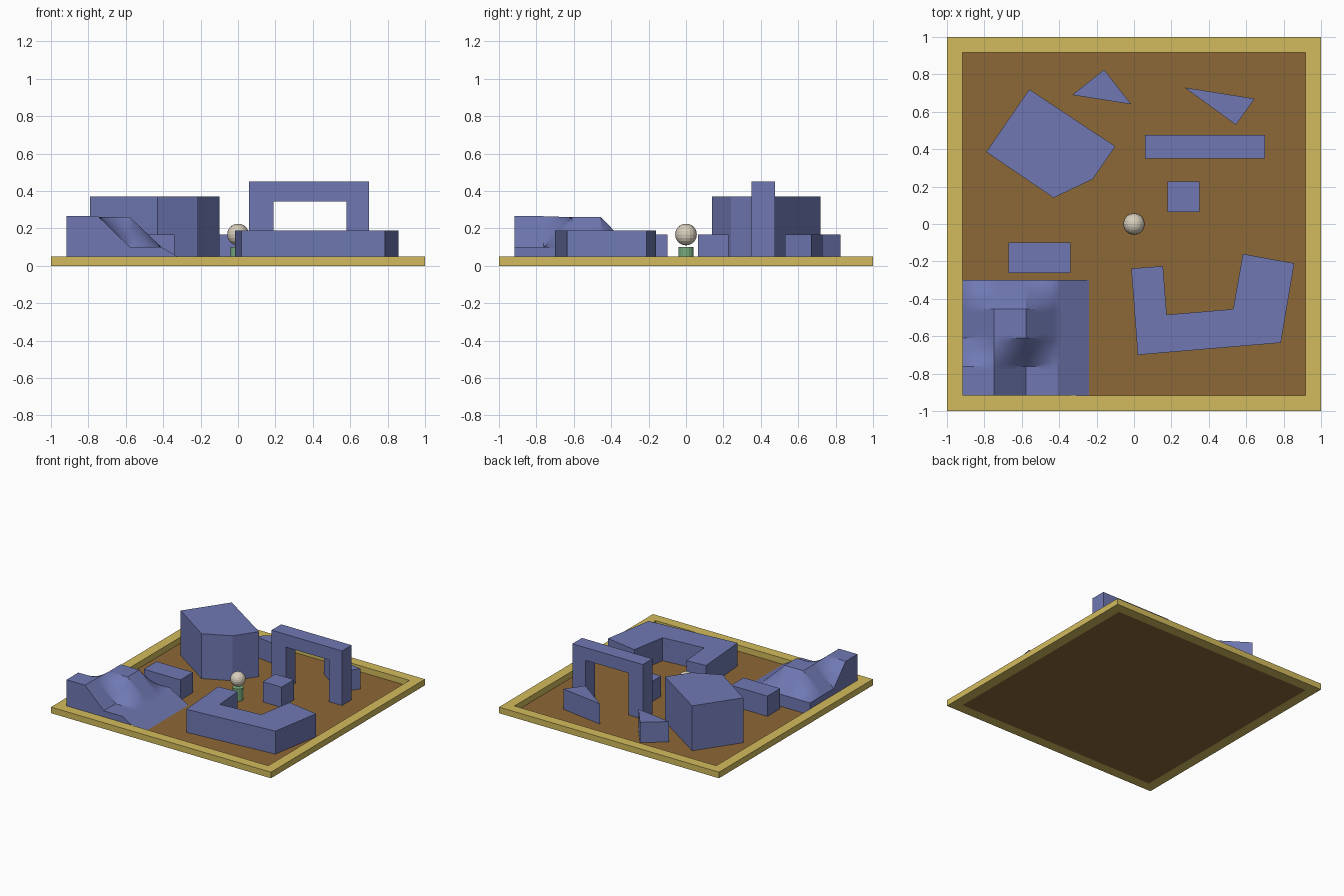
import bpy, bmesh, math
from mathutils import Vector

if "Cube" in bpy.data.objects:
    bpy.data.objects.remove(bpy.data.objects["Cube"])

BASE = 0.001   # blocks rest just above the floor sheet


def material(name, rgb):
    m = bpy.data.materials.new(name)
    m.diffuse_color = (*rgb, 1)
    m.use_nodes = True
    m.node_tree.nodes["Principled BSDF"].inputs["Base Color"].default_value = m.diffuse_color
    return m


BLUE = material("block_blue", (0.16, 0.19, 0.45))
GOLD = material("rim_gold", (0.65, 0.50, 0.11))
BROWN = material("floor_brown", (0.27, 0.14, 0.038))
GREEN = material("post_green", (0.18, 0.40, 0.20))
CREAM = material("ball_cream", (0.68, 0.62, 0.50))


def finish(name, bm, mat):
    if len(bm.faces) > 1:
        bmesh.ops.recalc_face_normals(bm, faces=bm.faces)
    me = bpy.data.meshes.new(name)
    bm.to_mesh(me)
    bm.free()
    me.materials.append(mat)
    ob = bpy.data.objects.new(name, me)
    bpy.context.collection.objects.link(ob)
    return ob


def prism(name, points, sweep, mat=BLUE):
    """Closed solid: polygon swept along a vector."""
    bm = bmesh.new()
    face = bm.faces.new([bm.verts.new(p) for p in points])
    out = bmesh.ops.extrude_face_region(bm, geom=[face], use_keep_orig=True)
    verts = [v for v in out["geom"] if isinstance(v, bmesh.types.BMVert)]
    bmesh.ops.translate(bm, verts=verts, vec=Vector(sweep))
    return finish(name, bm, mat)


def block(name, outline, top):
    return prism(name, [(x, y, BASE) for x, y in outline], (0, 0, top - BASE))


def rect(x0, x1, y0, y1):
    return [(x0, y0), (x1, y0), (x1, y1), (x0, y1)]


# Floor sheet and surrounding rim
INNER, RIM_TOP = 0.917, 0.05
bm = bmesh.new()
bm.faces.new([bm.verts.new((x, y, 0)) for x, y in rect(-INNER, INNER, -INNER, INNER)])
finish("floor", bm, BROWN)

bm = bmesh.new()
section = [(1, 0), (1, RIM_TOP), (INNER, RIM_TOP), (INNER, 0)]
loops = [[bm.verts.new((sx * r, sy * r, z)) for r, z in section]
         for sx, sy in rect(-1, 1, -1, 1)]
for i in range(4):
    a, b = loops[i], loops[(i + 1) % 4]
    for j in range(4):
        k = (j + 1) % 4
        bm.faces.new((a[j], b[j], b[k], a[k]))
finish("rim", bm, GOLD)

# Straight-sided blocks
block("tall_block", [(-0.56, 0.72), (-0.79, 0.385), (-0.43, 0.14),
                     (-0.22, 0.24), (-0.10, 0.415)], 0.37)
block("left_wedge", [(-0.16, 0.825), (-0.33, 0.69), (-0.015, 0.64)], 0.168)
block("right_wedge", [(0.27, 0.73), (0.545, 0.53), (0.645, 0.67)], 0.168)
block("small_cube", rect(0.18, 0.35, 0.065, 0.228), 0.168)
block("low_box", rect(-0.672, -0.34, -0.263, -0.098), 0.168)
block("bent_wall", [(-0.015, -0.238), (0.02, -0.70), (0.785, -0.635), (0.857, -0.21),
                    (0.582, -0.16), (0.53, -0.455), (0.175, -0.485), (0.155, -0.225)], 0.19)

# Archway
arch = [(0.06, BASE), (0.19, BASE), (0.19, 0.345), (0.58, 0.345),
        (0.58, BASE), (0.70, BASE), (0.70, 0.45), (0.06, 0.45)]
prism("arch", [(x, 0.35, z) for x, z in arch], (0, 0.125, 0))

# Hill: 5 x 5 heights blended across each cell (rows run front to back)
HI, MID = 0.265, 0.10
heights = [[HI, HI, MID, MID, BASE],
           [HI, HI, MID, MID, BASE],
           [MID, 0.26, 0.26, MID, BASE],
           [MID, 0.26, 0.26, MID, BASE],
           [MID, MID, MID, MID, BASE]]
STEPS = 8
N = 4 * STEPS


def height(i, j):
    c, r = min(i // STEPS, 3), min(j // STEPS, 3)
    u, v = i / STEPS - c, j / STEPS - r
    lo = heights[r][c] * (1 - u) + heights[r][c + 1] * u
    hi = heights[r + 1][c] * (1 - u) + heights[r + 1][c + 1] * u
    return lo * (1 - v) + hi * v


bm = bmesh.new()
grid = [[bm.verts.new((-0.917 + 0.677 * i / N, -0.917 + 0.617 * j / N, height(i, j)))
         for i in range(N + 1)] for j in range(N + 1)]
for j in range(N):
    for i in range(N):
        bm.faces.new((grid[j][i], grid[j][i + 1], grid[j + 1][i + 1], grid[j + 1][i]))
border = [e for e in bm.edges if e.is_boundary]
out = bmesh.ops.extrude_edge_only(bm, edges=border)
for v in out["geom"]:
    if isinstance(v, bmesh.types.BMVert):
        v.co.z = BASE
bmesh.ops.remove_doubles(bm, verts=bm.verts, dist=1e-5)
bmesh.ops.holes_fill(bm, edges=[e for e in bm.edges if e.is_boundary], sides=0)
hill = finish("hill", bm, BLUE)
bpy.context.view_layer.objects.active = hill
hill.select_set(True)
bpy.ops.object.shade_smooth_by_angle(angle=math.radians(25))

# Figure: post with a ball on top
bpy.ops.mesh.primitive_cylinder_add(vertices=16, radius=0.04, depth=0.1,
                                    location=(0, 0, 0.05 + BASE))
post = bpy.context.object
post.name = "post"
post.data.materials.append(GREEN)
bpy.ops.mesh.primitive_uv_sphere_add(segments=16, ring_count=10, radius=0.058,
                                     location=(0, 0, 0.167))
ball = bpy.context.object
ball.name = "ball"
ball.data.materials.append(CREAM)
